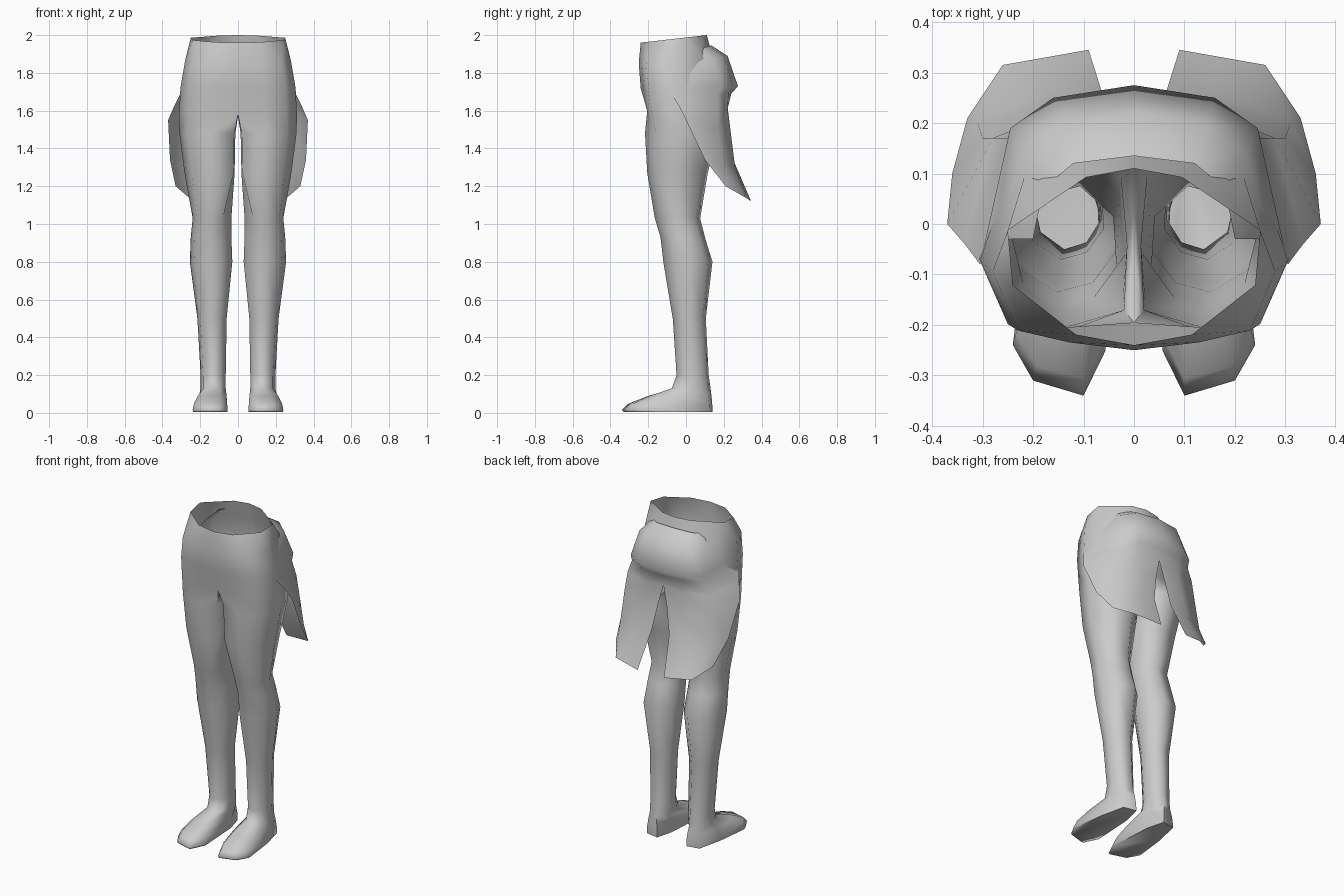
import bpy
import bmesh
from math import radians
from mathutils import Vector

cube = bpy.data.objects.get("Cube")
if cube:
    bpy.data.objects.remove(cube, do_unlink=True)

grey = bpy.data.materials.new("plain grey")
grey.use_nodes = True
tone = (0.6, 0.6, 0.6, 1)
grey.diffuse_color = tone
grey.node_tree.nodes["Principled BSDF"].inputs["Base Color"].default_value = tone


def add_ring(bm, points):
    return [bm.verts.new(p) for p in points]


def skin(bm, upper, lower, closed=False):
    """Bridge two rows of vertices that have equal counts."""
    count = len(upper)
    for i in range(count if closed else count - 1):
        j = (i + 1) % count
        bm.faces.new((upper[i], lower[i], lower[j], upper[j]))


def finish(bm, name):
    """Turn one half into a mirrored, smooth object."""
    bmesh.ops.recalc_face_normals(bm, faces=bm.faces[:])
    mesh = bpy.data.meshes.new(name)
    bm.to_mesh(mesh)
    bm.free()
    mesh.materials.append(grey)
    obj = bpy.data.objects.new(name, mesh)
    bpy.context.collection.objects.link(obj)
    mirror = obj.modifiers.new("mirror", "MIRROR")
    mirror.use_clip = True
    mirror.merge_threshold = 0.002
    bpy.ops.object.select_all(action="DESELECT")
    obj.select_set(True)
    bpy.context.view_layer.objects.active = obj
    bpy.ops.object.shade_smooth_by_angle(angle=radians(70))


# Cross-sections: across (inner to outer) and depth (front to back)
WAIST = ((0, 0), (.46, .06), (.96, .34), (1, .65), (.38, .95), (0, 1))
HIP = ((0, 0), (.46, .04), (.82, .1), (1, .4), (.78, .87), (0, 1))
THIGH = ((.02, .12), (.45, 0), (.85, .15), (1, .5),
         (.8, .9), (.35, 1), (.04, .8), (0, .45))
LEG = ((.22, .08), (.55, 0), (.9, .2), (1, .55),
       (.8, .9), (.35, 1), (.03, .75), (0, .35))


def section(shape, inner, outer, front, back, z_front, z_back):
    return [Vector((inner + (outer - inner) * u,
                    front + (back - front) * v,
                    z_front + (z_back - z_front) * v)) for u, v in shape]


# Hips: open at the waist, down to the crotch
bm = bmesh.new()
hip_rows = (
    (WAIST, .25, -.24, .11, 1.96, 2),
    (HIP, .28, -.25, .14, 1.85, 1.89),
    (HIP, .305, -.24, .18, 1.72, 1.72),
    (HIP, .312, -.222, .19, 1.6, 1.55),
)
rings = [add_ring(bm, section(row[0], 0, *row[1:])) for row in hip_rows]
for upper, lower in zip(rings, rings[1:]):
    skin(bm, upper, lower)
top = rings[-1]
top[0].co = (0, -.195, 1.58)
top[-1].co = (0, .13, 1.58)
top += add_ring(bm, ((0, .03, 1.57), (0, -.07, 1.57)))

# Legs: thigh, knee, calf and ankle
leg_rows = (
    (THIGH, .014, .31, -.217, .17, 1.48),
    (THIGH, .018, .283, -.205, .115, 1.27),
    (LEG, .035, .24, -.165, .075, 1.03),
    (LEG, .035, .25, -.135, .1, .93),
    (LEG, .03, .255, -.12, .14, .8),
    (LEG, .06, .215, -.07, .105, .5),
    (LEG, .065, .198, -.05, .12, .2),
    (LEG, .065, .198, -.075, .13, .13),
)
for row in leg_rows:
    ankle = section(*row, row[-1])
    ring = add_ring(bm, ankle)
    skin(bm, top, ring, closed=True)
    top = ring

# Feet: the ankle section spreads into the sole outline
SOLE = ((.1, -.34), (.2, -.31), (.24, -.24), (.215, -.03),
        (.18, .125), (.1, .14), (.072, .03), (.056, -.25))
for spread, height in ((.5, .09), (.88, .048), (1, .015), (.96, .004)):
    points = [a.lerp(Vector((*s, 0)), spread) for a, s in zip(ankle, SOLE)]
    for p in points:
        p.z = height
    ring = add_ring(bm, points)
    skin(bm, top, ring, closed=True)
    top = ring
bm.faces.new(top)
finish(bm, "hips_and_legs")

# Coat: a bulging back that splits into two tails.
# Each row gives the centre, the back, the corner and the front edge.
coat_rows = (
    ((0, .135, 1.945), (.12, .12, 1.94), (.18, .07, 1.93), (.2, -.03, 1.9)),
    ((0, .22, 1.89), (.14, .2, 1.89), (.22, .14, 1.87), (.245, -.03, 1.84)),
    ((0, .275, 1.73), (.16, .25, 1.73), (.245, .19, 1.73), (.275, -.04, 1.76)),
    ((0, .24, 1.69), (.145, .225, 1.69), (.25, .17, 1.69), (.305, -.08, 1.69)),
    ((0, .22, 1.62), (.13, .22, 1.61), (.28, .17, 1.61), (.335, -.04, 1.63)),
    ((.03, .23, 1.5), (.14, .235, 1.5), (.3, .17, 1.5), (.37, 0, 1.55)),
    ((.06, .25, 1.34), (.17, .26, 1.3), (.31, .2, 1.3), (.36, .1, 1.34)),
    ((.09, .345, 1.12), (.175, .33, 1.13), (.26, .315, 1.14), (.33, .21, 1.2)),
)
bm = bmesh.new()
rows = [add_ring(bm, row) for row in coat_rows]
for upper, lower in zip(rows, rows[1:]):
    skin(bm, upper, lower)
finish(bm, "coat_tails")
